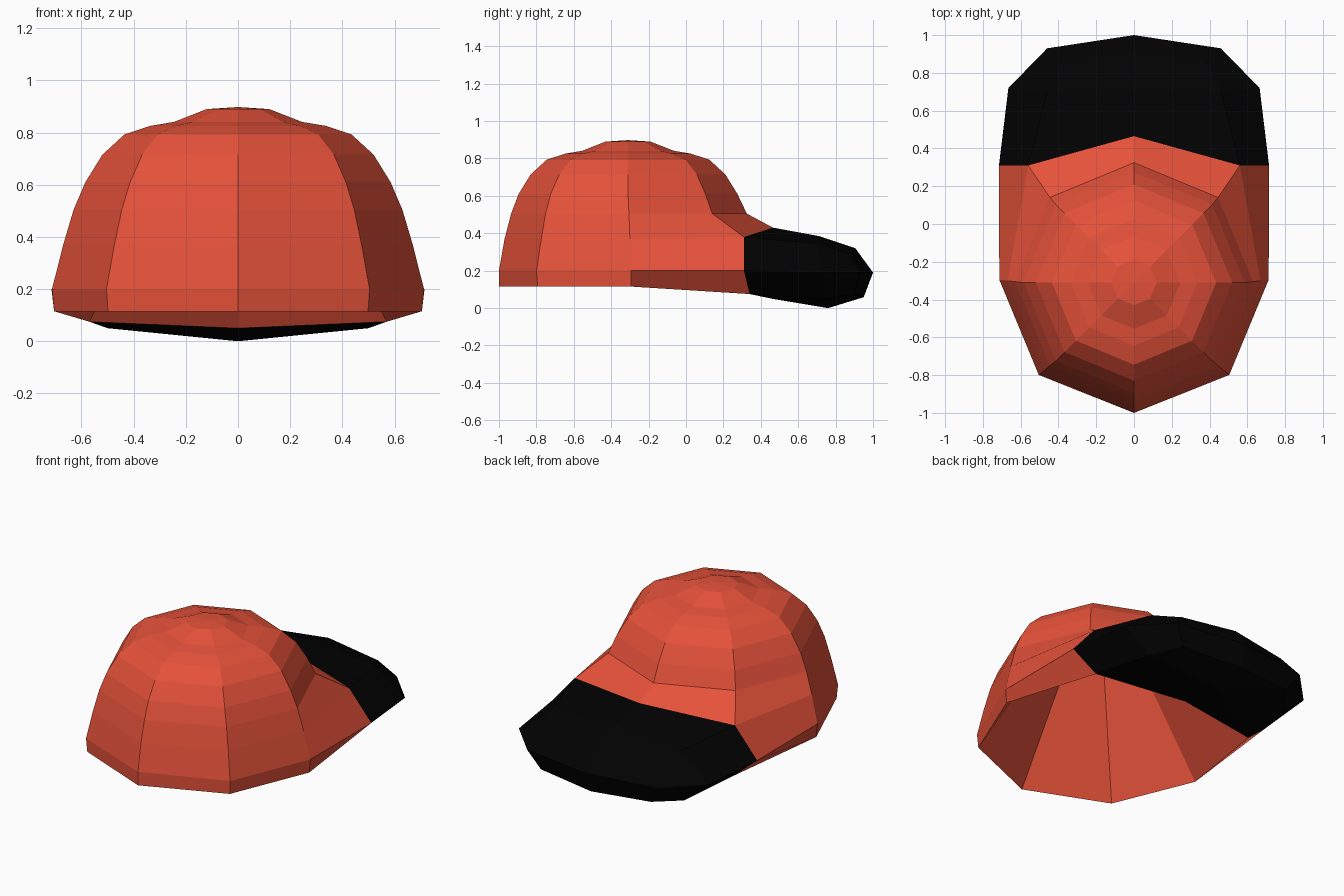
import bpy, bmesh
from math import sin, cos, radians

if "Cube" in bpy.data.objects:
    bpy.data.objects.remove(bpy.data.objects["Cube"], do_unlink=True)


def material(name, color):
    mat = bpy.data.materials.new(name)
    mat.use_nodes = True
    mat.diffuse_color = color
    mat.node_tree.nodes["Principled BSDF"].inputs["Base Color"].default_value = color
    return mat


red = material("red cloth", (0.79, 0.084, 0.042, 1))
black = material("black brim", (0.0005, 0.0005, 0.0005, 1))


def half_part(name, mat, faces):
    """Build the +x half from faces given as point lists, then mirror it."""
    bm = bmesh.new()
    for points in faces:
        bm.faces.new([bm.verts.new(p) for p in points])
    bmesh.ops.remove_doubles(bm, verts=bm.verts, dist=0.0005)
    bmesh.ops.recalc_face_normals(bm, faces=bm.faces)
    mesh = bpy.data.meshes.new(name)
    bm.to_mesh(mesh)
    bm.free()
    mesh.materials.append(mat)
    obj = bpy.data.objects.new(name, mesh)
    bpy.context.collection.objects.link(obj)
    mirror = obj.modifiers.new("mirror", 'MIRROR')
    mirror.use_clip = True


# Shared corners where the crown meets the brim
top_mid, top_side = (0, 0.465, 0.43), (0.56, 0.31, 0.38)
edge_side = (0.715, 0.31, 0.2)
low_mid, low_side = (0, 0.46, 0.05), (0.57, 0.34, 0.075)

# Crown: eight-sided dome of (radius, height, centre y) rings,
# with the lower front pulled out to the brim
profile = [(0.705, 0.115, -0.295), (0.713, 0.2, -0.295), (0.67, 0.37, -0.3),
           (0.63, 0.505, -0.305), (0.585, 0.61, -0.31), (0.52, 0.715, -0.31),
           (0.435, 0.793, -0.31), (0.335, 0.826, -0.31), (0.245, 0.841, -0.31),
           (0.12, 0.89, -0.31), (0, 0.898, -0.31)]
rings = []
for r, z, y in profile:
    angles = [radians(-90 + 45 * k) for k in range(5)]
    rings.append([(max(r * cos(a), 0), max(y + r * sin(a), -1), z) for a in angles])
rings[0][3], rings[0][4] = low_side, low_mid
rings[1][3] = edge_side
rings[2][3], rings[2][4] = top_side, top_mid

crown_faces = []
for i in range(len(rings) - 1):
    a, b = rings[i], rings[i + 1]
    for k in range(4):
        if i < 2 and k == 3:
            continue  # the brim covers this opening
        if i == len(rings) - 2:
            crown_faces.append([a[k], a[k + 1], b[0]])
        else:
            crown_faces.append([a[k], a[k + 1], b[k + 1], b[k]])
half_part("crown", red, crown_faces)

# Lining: straight panels from the bottom rim up to the ring under the button
rim_ring, button_ring = rings[0], rings[8]
half_part("inner_lining", red, [
    [rim_ring[k], rim_ring[k + 1], button_ring[k + 1], button_ring[k]]
    for k in range(4)])

# Brim: thick curved bill with a faceted rim
upper_mid, upper_side = (0, 0.71, 0.385), (0.46, 0.7, 0.345)
front_mid, front_side = (0, 0.905, 0.32), (0.37, 0.87, 0.29)
rim = [(0, 1, 0.19), (0.46, 0.93, 0.19), (0.665, 0.72, 0.19), edge_side]
under = [(0, 0.95, 0.058), (0.385, 0.9, 0.075), (0.5, 0.73, 0.05), low_side]
keel = (0, 0.76, 0)
brim_faces = [
    [top_mid, top_side, upper_side, upper_mid],
    [upper_mid, upper_side, front_side, front_mid],
    [front_mid, front_side, rim[1], rim[0]],
    [front_side, upper_side, rim[2], rim[1]],
    [upper_side, top_side, rim[3], rim[2]],
    [keel, low_side, low_mid],
]
for k in range(3):
    brim_faces.append([rim[k], rim[k + 1], under[k + 1], under[k]])
    brim_faces.append([keel, under[k], under[k + 1]])
half_part("brim", black, brim_faces)
